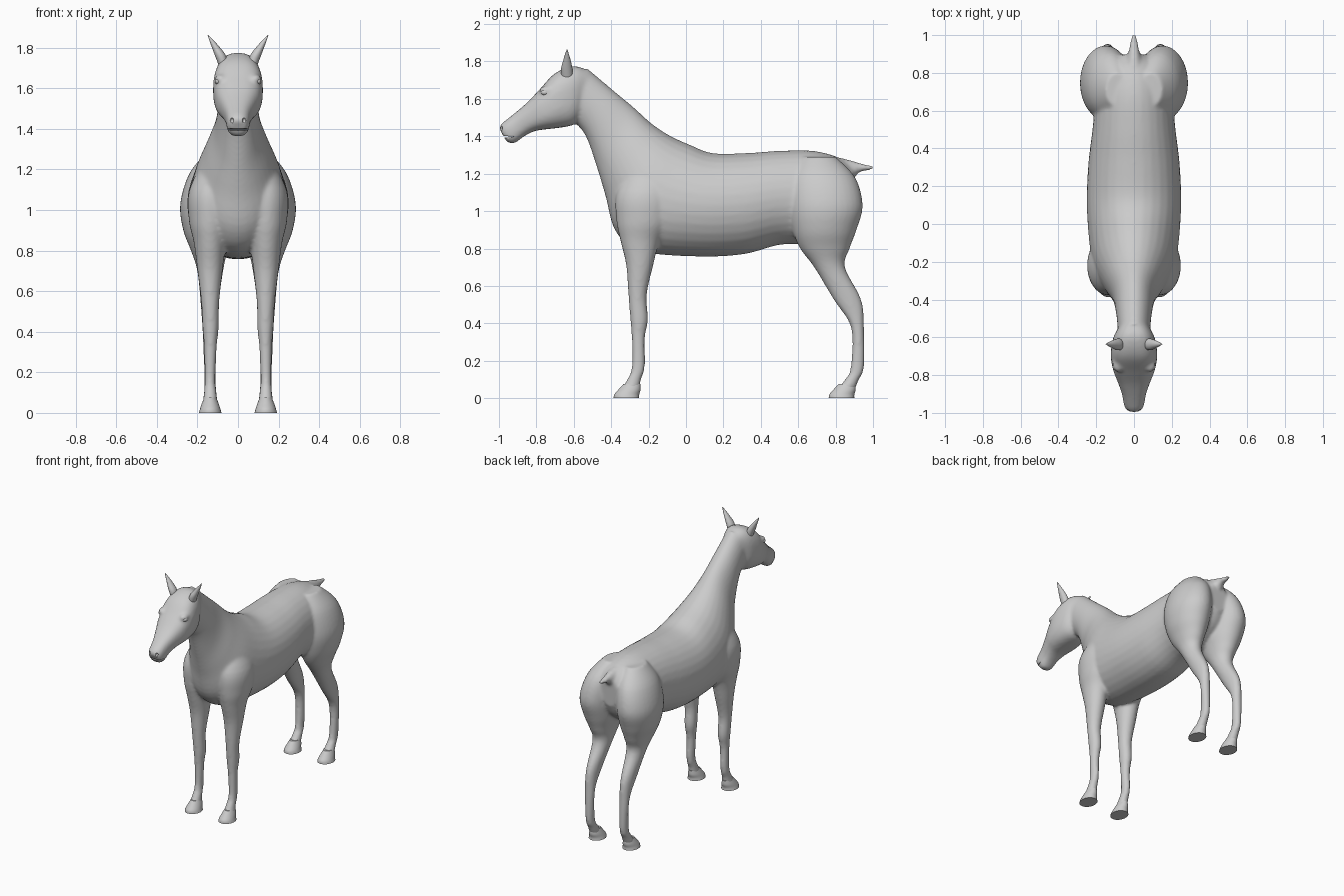
import bpy, bmesh, math
from mathutils import Vector


def spline(rows, steps):
    # Catmull-Rom interpolation of the station rows
    out = []
    n = len(rows)
    for i in range(n - 1):
        a, b, c, d = rows[max(i - 1, 0)], rows[i], rows[i + 1], rows[min(i + 2, n - 1)]
        for s in range(steps):
            t = s / steps
            out.append([0.5 * (2 * q + (r - p) * t + (2 * p - 5 * q + 4 * r - u) * t * t
                               + (3 * q - p - 3 * r + u) * t ** 3)
                        for p, q, r, u in zip(a, b, c, d)])
    out.append(list(rows[-1]))
    return out


def loft(bm, rows, side=1, power=1.0, steps=5, segs=32):
    # row: (y1, z1, y2, z2, half width, centre x); ring spans the two profile points
    rings = []
    for y1, z1, y2, z2, w, cx in spline(rows, steps):
        ring = []
        for k in range(segs):
            a = math.tau * k / segs
            c, s = math.cos(a), math.sin(a)
            ex = math.copysign(abs(c) ** power, c) * w
            es = math.copysign(abs(s) ** power, s) / 2
            ring.append(bm.verts.new((side * (cx + ex),
                                      (y1 + y2) / 2 + es * (y1 - y2),
                                      (z1 + z2) / 2 + es * (z1 - z2))))
        rings.append(ring)
    faces = [bm.faces.new(rings[0]), bm.faces.new(rings[-1][::-1])]
    for r0, r1 in zip(rings, rings[1:]):
        for k in range(segs):
            j = (k + 1) % segs
            faces.append(bm.faces.new((r0[k], r1[k], r1[j], r0[j])))
    bmesh.ops.recalc_face_normals(bm, faces=faces)


def finish(bm, name):
    me = bpy.data.meshes.new(name)
    bm.to_mesh(me)
    bm.free()
    ob = bpy.data.objects.new(name, me)
    bpy.context.collection.objects.link(ob)
    bpy.ops.object.select_all(action='DESELECT')
    ob.select_set(True)
    bpy.context.view_layer.objects.active = ob
    bpy.ops.object.shade_smooth_by_angle(angle=math.radians(40))
    return ob


def ball(bm, loc, scale):
    geo = bmesh.ops.create_uvsphere(bm, u_segments=20, v_segments=12, radius=1)
    for v in geo['verts']:
        v.co = Vector([c * s + l for c, s, l in zip(v.co, scale, loc)])


def level(rows):
    # horizontal slices: (z, front y, back y, half width, centre x)
    return [(f, z, b, z, w, x) for z, f, b, w, x in rows]


# neck and trunk, head to rump: top point, bottom point, half width
trunk = [(-.53, 1.765, -.60, 1.48, .085, 0), (-.40, 1.655, -.535, 1.40, .095, 0),
         (-.28, 1.555, -.475, 1.23, .115, 0), (-.18, 1.465, -.43, 1.08, .16, 0),
         (-.08, 1.40, -.375, .89, .21, 0), (.02, 1.355, -.24, .785, .235, 0),
         (.14, 1.31, .07, .757, .25, 0), (.32, 1.31, .31, .77, .242, 0),
         (.50, 1.322, .50, .82, .22, 0), (.68, 1.322, .68, .83, .20, 0),
         (.82, 1.285, .83, .92, .15, 0), (.90, 1.23, .89, 1.02, .07, 0)]
# head, poll to muzzle
head = [(-.52, 1.75, -.56, 1.50, .075, 0), (-.60, 1.775, -.605, 1.46, .11, 0),
        (-.70, 1.737, -.68, 1.445, .123, 0), (-.785, 1.648, -.75, 1.437, .112, 0),
        (-.85, 1.58, -.81, 1.427, .088, 0), (-.92, 1.52, -.865, 1.40, .065, 0),
        (-.98, 1.472, -.92, 1.362, .054, 0), (-1.0, 1.445, -.96, 1.372, .038, 0)]
# dock of the tail
tail = [(.80, 1.29, .82, 1.16, .06, 0), (.88, 1.272, .88, 1.16, .04, 0),
        (.93, 1.257, .925, 1.205, .026, 0), (.97, 1.247, .97, 1.217, .019, 0),
        (1.0, 1.243, 1.0, 1.222, .013, 0)]
# hind leg, thigh to pastern
hind = level([(1.29, .62, .80, .06, .09), (1.18, .56, .905, .115, .125),
              (1.03, .55, .945, .135, .15), (.90, .57, .912, .122, .148),
              (.80, .61, .875, .09, .142), (.70, .685, .85, .064, .137),
              (.525, .79, .938, .043, .14), (.375, .883, .952, .034, .14),
              (.165, .88, .952, .028, .138), (.10, .85, .925, .032, .137),
              (.04, .80, .90, .038, .137)])
# front leg, shoulder to pastern
front = level([(1.28, -.28, -.10, .06, .09), (1.10, -.37, -.06, .11, .13),
               (.95, -.372, -.08, .105, .137), (.84, -.35, -.14, .08, .138),
               (.71, -.32, -.175, .063, .138), (.55, -.308, -.21, .045, .137),
               (.42, -.298, -.203, .04, .135), (.32, -.29, -.22, .031, .136),
               (.165, -.29, -.22, .027, .138), (.10, -.315, -.24, .031, .137),
               (.04, -.35, -.25, .038, .137)])

# main body, fused into one skin
bm = bmesh.new()
loft(bm, trunk)
loft(bm, head, power=.78)
loft(bm, tail)
for s in (1, -1):
    loft(bm, hind, s)
    loft(bm, front, s)
    ball(bm, (s * .085, -.745, 1.645), (.03, .04, .025))  # brow
body = finish(bm, "horse_body")
rem = body.modifiers.new("fuse", 'REMESH')
rem.mode = 'VOXEL'
rem.voxel_size = .01
rem.use_smooth_shade = True
sm = body.modifiers.new("soften", 'SMOOTH')
sm.factor = .5
sm.iterations = 8

# nostrils and mouth line, carved
bm = bmesh.new()
for s in (1, -1):
    ball(bm, (s * .03, -.995, 1.442), (.009, .02, .014))
ball(bm, (0, -.965, 1.397), (.09, .05, .004))
cutter = finish(bm, "face_cutter")
cutter.hide_render = True
cutter.hide_set(True)
cut = body.modifiers.new("carve", 'BOOLEAN')
cut.object = cutter
cut.operation = 'DIFFERENCE'

# hooves, ears and eyes on both sides
hoof_rows = [(.075, -.335, -.243, .03), (.045, -.362, -.243, .042), (.02, -.383, -.25, .05), (0, -.387, -.25, .056)]
ear_rows = level([(1.71, -.665, -.605, .024, .07), (1.76, -.668, -.607, .027, .086),
                  (1.80, -.658, -.615, .02, .108), (1.835, -.648, -.625, .011, .13),
                  (1.863, -.638, -.634, .002, .148)])
for s, label in ((1, "left"), (-1, "right")):
    for name, dy in (("front_hoof", 0), ("hind_hoof", 1.15)):
        bm = bmesh.new()
        loft(bm, level([(z, f + dy, b + dy, w, .137) for z, f, b, w in hoof_rows]), s)
        finish(bm, f"{name}_{label}")
    bm = bmesh.new()
    loft(bm, ear_rows, s, segs=20)
    finish(bm, f"ear_{label}")
    bm = bmesh.new()
    ball(bm, (s * .098, -.755, 1.634), (.016, .02, .015))
    finish(bm, f"eye_{label}")
